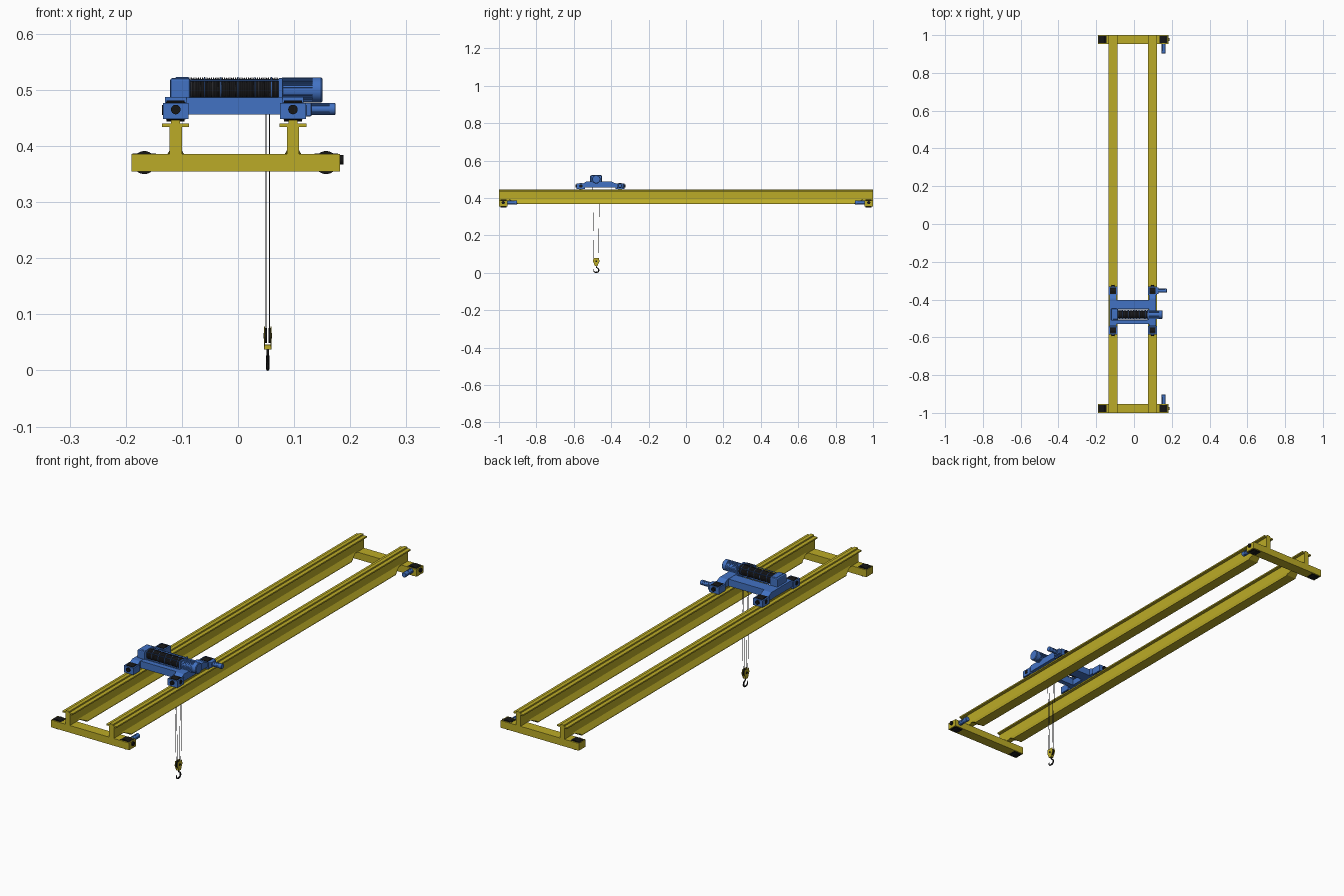
import bpy, bmesh, math
from mathutils import Vector, Matrix

if "Cube" in bpy.data.objects:
    bpy.data.objects.remove(bpy.data.objects["Cube"])


def material(name, rgb):
    m = bpy.data.materials.new(name)
    m.diffuse_color = (*rgb, 1)
    m.use_nodes = True
    m.node_tree.nodes["Principled BSDF"].inputs["Base Color"].default_value = m.diffuse_color
    return m


YELLOW = material("yellow", (0.50, 0.41, 0.02))
BLUE = material("blue", (0.055, 0.17, 0.55))
BLACK = material("black", (0.008, 0.008, 0.008))
STEEL = material("dark_steel", (0.035, 0.035, 0.04))


def finish(name, bm, mat, bevel=0, smooth=False):
    bmesh.ops.recalc_face_normals(bm, faces=bm.faces)
    me = bpy.data.meshes.new(name)
    bm.to_mesh(me)
    bm.free()
    ob = bpy.data.objects.new(name, me)
    bpy.context.collection.objects.link(ob)
    me.materials.append(mat)
    if bevel:
        mod = ob.modifiers.new("bevel", "BEVEL")
        mod.width, mod.segments = bevel, 2
    if smooth:
        bpy.context.view_layer.objects.active = ob
        ob.select_set(True)
        bpy.ops.object.shade_smooth_by_angle(angle=math.radians(35))
        ob.select_set(False)
    return ob


def box(name, x, y, z, mat, bevel=0):
    bm = bmesh.new()
    bmesh.ops.create_cube(bm, size=1)
    for v in bm.verts:
        v.co = [(a + b) / 2 + c * (b - a) for (a, b), c in zip((x, y, z), v.co)]
    return finish(name, bm, mat, bevel)


def prism(name, pts, axis, a, b, mat, bevel=0, edit=None):
    """Extrude a 2D outline along axis: 'x' takes (y, z), 'y' takes (x, z)."""
    bm = bmesh.new()
    put = (lambda p, t: (t, p[0], p[1])) if axis == "x" else (lambda p, t: (p[0], t, p[1]))
    face = bm.faces.new([bm.verts.new(put(p, a)) for p in pts])
    r = bmesh.ops.extrude_face_region(bm, geom=[face])
    d = Vector(put((0, 0), b - a))
    for g in r["geom"]:
        if isinstance(g, bmesh.types.BMVert):
            g.co += d
    if edit:
        for v in bm.verts:
            edit(v)
    return finish(name, bm, mat, bevel)


def lathe(name, prof, axis, centre, mat, n=32):
    """Revolve (distance, radius) pairs about an axis through centre."""
    bm = bmesh.new()
    rings = []
    for t, r in prof:
        ring = []
        for i in range(n):
            c, s = r * math.cos(math.tau * i / n), r * math.sin(math.tau * i / n)
            off = {"x": (t, c, s), "y": (c, t, s), "z": (c, s, t)}[axis]
            ring.append(bm.verts.new(Vector(centre) + Vector(off)))
        rings.append(ring)
    for p, q in zip(rings, rings[1:]):
        for i in range(n):
            bm.faces.new((p[i], p[(i + 1) % n], q[(i + 1) % n], q[i]))
    bm.faces.new(rings[0])
    bm.faces.new(rings[-1])
    return finish(name, bm, mat, smooth=True)


def cyl(name, axis, centre, r, a, b, mat, n=32):
    return lathe(name, [(a, r), (b, r)], axis, centre, mat, n)


def tube(name, pts, r, mat, radii=None, smooth=False):
    cu = bpy.data.curves.new(name, "CURVE")
    cu.dimensions, cu.bevel_depth, cu.bevel_resolution, cu.use_fill_caps = "3D", r, 2, True
    sp = cu.splines.new("NURBS" if smooth else "POLY")
    sp.points.add(len(pts) - 1)
    for i, p in enumerate(pts):
        sp.points[i].co = (*p, 1)
        sp.points[i].radius = radii[i] if radii else 1
    if smooth:
        sp.use_endpoint_u, sp.order_u, sp.resolution_u = True, 3, 5
    ob = bpy.data.objects.new(name, cu)
    bpy.context.collection.objects.link(ob)
    cu.materials.append(mat)


def finned_motor(name, axis, centre, a, b, r, fins=20):
    # plain cover at the far end, longitudinal cooling fins on the body
    s = 1 if b > a else -1
    cap = b - s * 0.25 * abs(b - a)
    cyl(name, axis, centre, r * 0.9, a, cap, BLUE)
    lathe(name + "_cover", [(cap, r), (b - s * r * .12, r), (b, r * .88)], axis, centre, BLUE)
    bm = bmesh.new()
    for i in range(fins):
        m = Matrix.Rotation(math.tau * i / fins, 4, "X")
        cube = bmesh.ops.create_cube(bm, size=1)["verts"]
        for v in cube:
            p = m @ Vector(((a + cap) / 2 + v.co.x * (cap - a), v.co.y * r * .09, r * .92 + v.co.z * r * .16))
            v.co = Vector(centre) + (p if axis == "x" else Vector((p.y, p.x, p.z)))
    finish(name + "_fins", bm, BLUE)


# bridge girders with top flange, running rail and flared lower flange
GIRDERS = (-0.111, 0.098)


def taper(v):
    if v.co.z < 0.38:
        v.co.y *= 0.90 / 0.945


for side, x in zip(("left", "right"), GIRDERS):
    box(side + "_girder_web", (x - .011, x + .011), (-1, 1), (.385, .435), YELLOW)
    box(side + "_girder_top_flange", (x - .024, x + .024), (-1, 1), (.434, .440), YELLOW)
    box(side + "_rail", (x - .008, x + .008), (-1, 1), (.440, .446), YELLOW)
    prism(side + "_girder_lower_flange",
          [(x - .023, .367), (x + .023, .367), (x + .023, .372), (x + .011, .392), (x - .011, .392), (x - .023, .372)],
          "y", -.945, .945, YELLOW, edit=taper)

# end trucks with wheels, buffers and travel motors
for end, s in (("front", -1), ("back", 1)):
    yc = s * .977
    box(end + "_end_truck", (-.19, .182), (yc - .023, yc + .023), (.355, .386), YELLOW)
    for x in (-.167, .157):
        cyl(end + "_truck_wheel", "y", (x, yc, .3705), .0205, -.016, .016, BLACK)
        box(end + "_wheel_slot", (x - .021, x + .021), (yc - .018, yc + .018), (.3545, .3867), BLACK)
    cyl(end + "_gear_cap", "x", (.182, yc, .3755), .0085, 0, .006, BLACK)
    finned_motor(end + "_travel_motor", "y", (.157, 0, .375), s * .955, s * .903, .0105, 14)

# trolley side carriages with wheel boxes
for side, x, s in zip(("left", "right"), GIRDERS, (-1, 1)):
    prism(side + "_carriage", [(-.56, .457), (-.36, .457), (-.36, .470), (-.395, .487), (-.535, .487), (-.56, .470)],
          "x", x - .019, x + .019, BLUE)
    for y in (-.562, -.353):
        box(side + "_wheel_box", (x - .023, x + .023), (y - .023, y + .023), (.448, .477), BLUE)
        cyl(side + "_trolley_wheel", "x", (x, y, .4625), .0185, -.016, .016, BLACK)
        box(side + "_trolley_wheel_slot", (x - .017, x + .017), (y - .018, y + .018), (.4475, .4785), BLACK)
        cyl(side + "_axle_cap", "x", (x + s * .023, y, .464), .009, 0, s * .001, BLACK)
        d = -1 if y < -.45 else 1
        cyl(side + "_buffer", "y", (x, y + d * .023, .465), .0085, 0, d * .007, BLACK)

# trolley cross beams
box("front_cross_beam", (-.1, .09), (-.53, -.508), (.456, .486), BLUE)
box("back_cross_beam", (-.1, .09), (-.45, -.402), (.456, .486), BLUE)

# trolley travel motor
box("trolley_gear_case", (.119, .131), (-.37, -.335), (.453, .477), BLUE, .002)
finned_motor("trolley_motor", "x", (0, -.353, .466), .13, .174, .0105, 14)

# hoist: gear case, grooved drum, motor and tie rods
DRUM = (0, -.48, .501)
box("hoist_gear_case", (-.121, -.085), (-.512, -.448), (.482, .521), BLUE, .004)
box("hoist_gear_cover", (-.112, -.086), (-.505, -.455), (.484, .523), BLUE, .003)
grooves = [(-.085, .021)]
for i in range(40):
    t = -.083 + i * .0039
    grooves += [(t, .0215), (t + .0012, .0215), (t + .002, .0185), (t + .003, .0185)]
lathe("rope_drum", grooves + [(.075, .021)], "x", DRUM, STEEL)
for x in (-.06, -.03, .0, .03, .06):
    cyl("drum_guide_ring", "x", (x, DRUM[1], DRUM[2]), .0222, -.0008, .0008, BLUE)
box("drum_end_plate", (.072, .080), (-.508, -.452), (.480, .521), BLUE, .002)
for y, z in ((-.503, .517), (-.457, .517), (-.505, .486), (-.455, .486)):
    cyl("hoist_tie_rod", "x", (0, y, z), .0018, -.09, .075, BLUE, 10)
finned_motor("hoist_motor", "x", (0, -.48, .500), .078, .151, .0225, 28)

# ropes running down to the hook block
HX = .053
for dx, top, bottom in ((-.003, -.5, -.492), (-.003, -.462, -.468), (.003, -.5, -.492), (.003, -.462, -.468)):
    tube("hoist_rope", [(HX + dx, top, .495), (HX + dx, bottom, .062)], .0009, STEEL)

# hook block: sheaves between tapered cheeks
for dx in (-.003, .003):
    cyl("hook_sheave", "x", (HX + dx, -.48, .062), .0135, -.0018, .0018, BLACK, 24)
cheek = [(-.495, .078), (-.465, .078), (-.463, .060), (-.473, .037), (-.487, .037), (-.497, .060)]
for s in (-1, 1):
    prism("hook_block_cheek", cheek, "x", HX + s * .0052, HX + s * .0064, YELLOW)
    cyl("sheave_pin", "x", (HX, -.48, .062), .005, s * .006, s * .0078, BLACK, 16)
box("hook_crosshead", (HX - .005, HX + .005), (-.487, -.473), (.037, .046), YELLOW, .001)

# hook
pts = [(-.48, .042), (-.48, .031), (-.478, .027), (-.468, .022), (-.4655, .008), (-.474, .0015),
       (-.489, .0015), (-.4945, .010), (-.494, .020)]
tube("hook", [(HX, y, z + .001) for y, z in pts], .003,
     BLACK, [.8, .8, .85, 1, 1.05, 1.1, 1.0, .7, .25], True)
